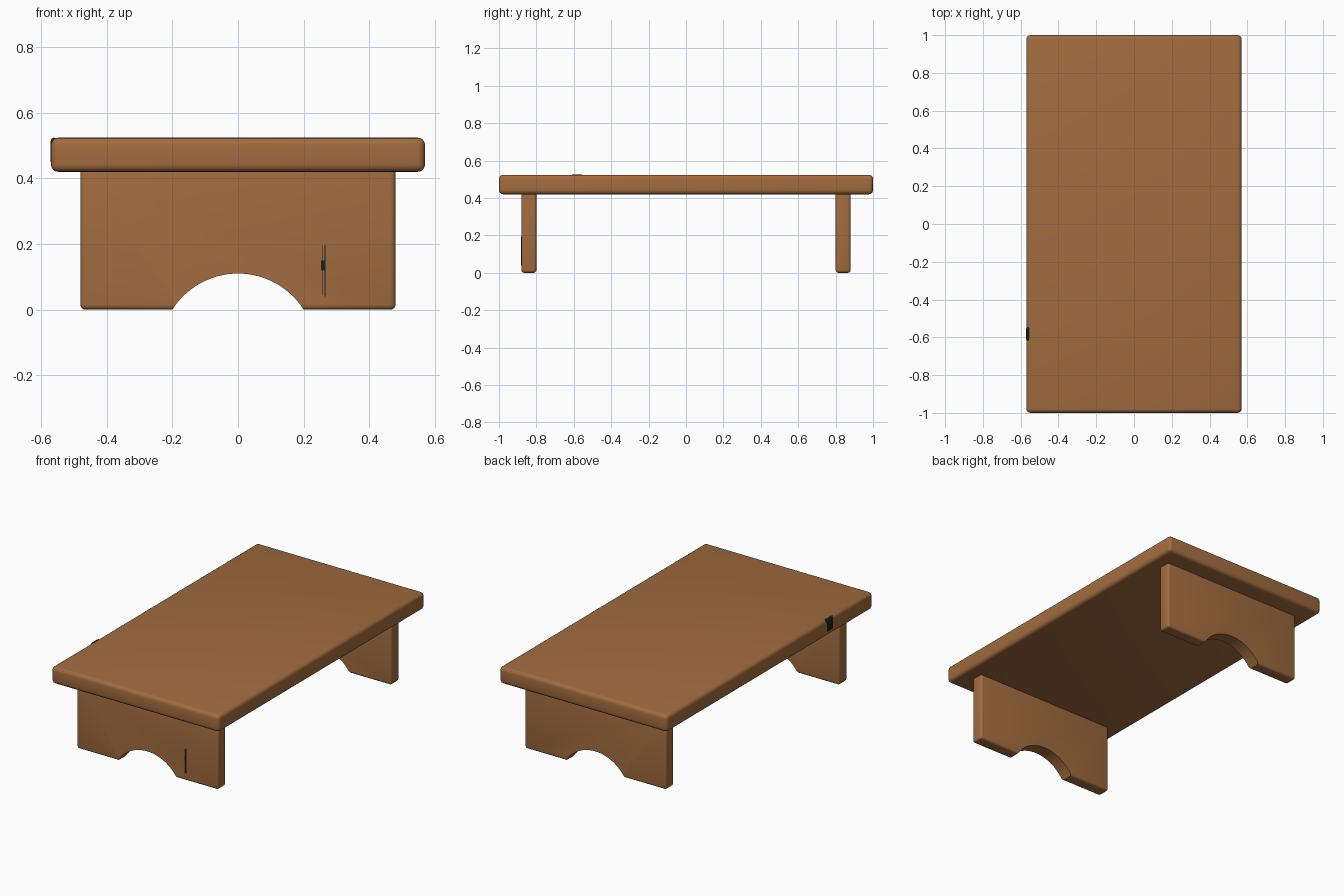
import bpy, bmesh, math

if "Cube" in bpy.data.objects:
    bpy.data.objects.remove(bpy.data.objects["Cube"])


def material(name, rgb):
    m = bpy.data.materials.new(name)
    m.diffuse_color = (*rgb, 1)
    m.use_nodes = True
    m.node_tree.nodes["Principled BSDF"].inputs["Base Color"].default_value = m.diffuse_color
    return m


wood = material("warm_wood", (0.36, 0.15, 0.05))
dark = material("dark_green_mark", (0.01, 0.016, 0.01))


def box(name, lo, hi, mat, bevel=0):
    bm = bmesh.new()
    bmesh.ops.create_cube(bm, size=1)
    for v in bm.verts:
        v.co = [(a + b) / 2 + c * (b - a) for a, b, c in zip(lo, hi, v.co)]
    if bevel:
        bmesh.ops.bevel(bm, geom=bm.edges[:], offset=bevel, segments=4,
                        profile=0.5, affect='EDGES')
    return finish(name, bm, mat)


def finish(name, bm, mat):
    me = bpy.data.meshes.new(name)
    bm.to_mesh(me)
    bm.free()
    me.materials.append(mat)
    ob = bpy.data.objects.new(name, me)
    bpy.context.collection.objects.link(ob)
    return ob


def smooth(ob):
    bpy.ops.object.select_all(action='DESELECT')
    ob.select_set(True)
    bpy.context.view_layer.objects.active = ob
    bpy.ops.object.shade_smooth_by_angle(angle=math.radians(35))


# Table top
smooth(box("table_top", (-0.57, -1, 0.42), (0.57, 1, 0.524), wood, 0.022))

# Arch cutter: one long cylinder through both legs
bm = bmesh.new()
bmesh.ops.create_cone(bm, cap_ends=True, segments=96, radius1=0.237,
                      radius2=0.237, depth=3)
for v in bm.verts:
    x, y, z = v.co
    v.co = (x, -z, y - 0.127)
cutter = finish("arch_cutter", bm, wood)
cutter.hide_render = True
cutter.hide_set(True)

# Slab legs with an arched foot
for name, y in (("front_leg", -0.84), ("back_leg", 0.84)):
    leg = box(name, (-0.48, y - 0.04, 0), (0.48, y + 0.04, 0.435), wood, 0.015)
    mod = leg.modifiers.new("arch", 'BOOLEAN')
    mod.operation = 'DIFFERENCE'
    mod.solver = 'EXACT'
    mod.object = cutter
    bpy.context.view_layer.objects.active = leg
    leg.select_set(True)
    bpy.ops.object.modifier_apply(modifier="arch")
    smooth(leg)
bpy.data.objects.remove(cutter)

# Small dark mark wrapping the left edge of the top
box("edge_mark", (-0.571, -0.62, 0.44), (-0.55, -0.545, 0.5245), dark, 0.012)

# Thin dark scratches on the front leg
for i, (x, z0, z1, w) in enumerate(((0.257, 0.045, 0.195, 0.002),
                                    (0.265, 0.04, 0.195, 0.002),
                                    (0.258, 0.12, 0.15, 0.010))):
    box(f"leg_scratch_{i}", (x - w / 2, -0.881, z0),
        (x + w / 2, -0.878, z1), dark)
